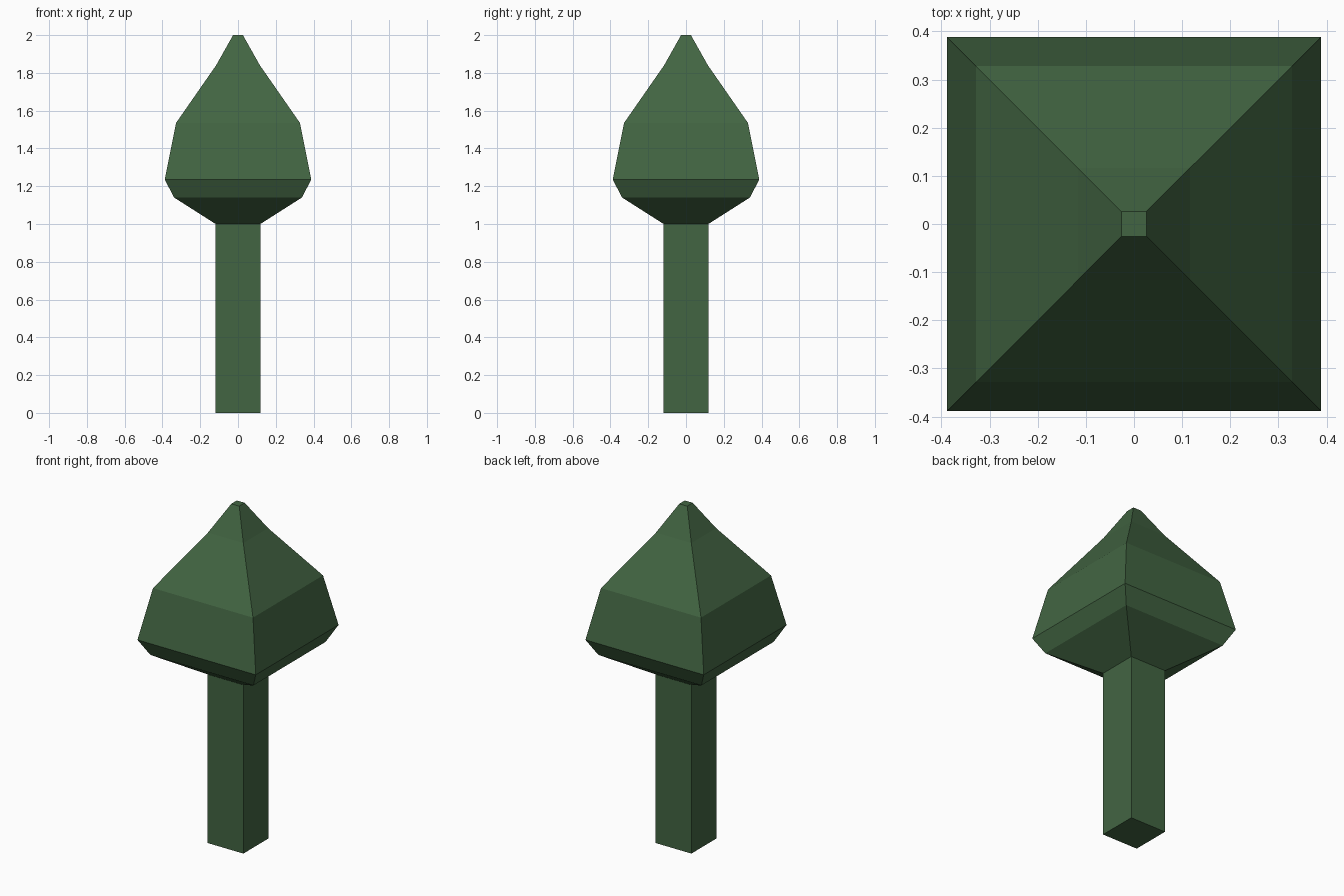
import bpy
import bmesh

if "Cube" in bpy.data.objects:
    bpy.data.objects.remove(bpy.data.objects["Cube"])

green = bpy.data.materials.new("dark_green")
green.diffuse_color = (0.055, 0.13, 0.055, 1)
green.use_nodes = True
green.node_tree.nodes["Principled BSDF"].inputs["Base Color"].default_value = green.diffuse_color


def square_loft(name, profile, cap_bottom=False, cap_top=False):
    """Stack square rings given as (half width, height) and skin them."""
    bm = bmesh.new()
    corners = [(-1, -1), (1, -1), (1, 1), (-1, 1)]
    rings = [[bm.verts.new((x * w, y * w, z)) for x, y in corners] for w, z in profile]
    for low, high in zip(rings, rings[1:]):
        for i in range(4):
            j = (i + 1) % 4
            bm.faces.new((low[i], low[j], high[j], high[i]))
    if cap_bottom:
        bm.faces.new(rings[0][::-1])
    if cap_top:
        bm.faces.new(rings[-1])
    mesh = bpy.data.meshes.new(name)
    bm.to_mesh(mesh)
    bm.free()
    mesh.materials.append(green)
    obj = bpy.data.objects.new(name, mesh)
    bpy.context.collection.objects.link(obj)
    return obj


# Square stem, open where it meets the head
square_loft("stem", [(0.118, 0), (0.118, 1.0)], cap_bottom=True)

# Faceted bud-shaped head with a small flat tip
square_loft("head", [(0.118, 1.0), (0.338, 1.14), (0.388, 1.235),
                     (0.328, 1.535), (0.116, 1.84), (0.026, 2.0)], cap_top=True)
